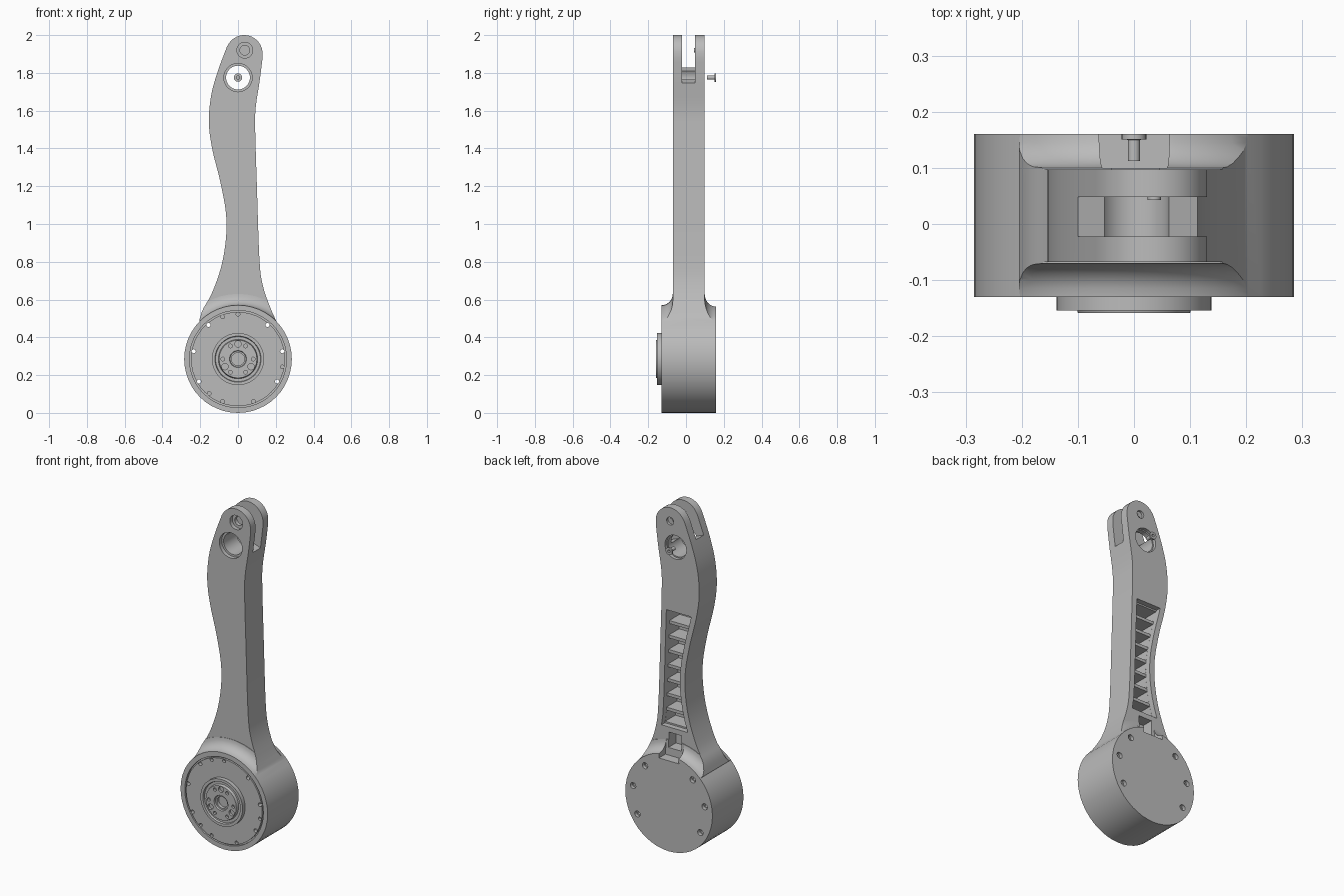
import bpy, bmesh, math

cube = bpy.data.objects.get("Cube")
if cube:
    bpy.data.objects.remove(cube)

grey = bpy.data.materials.new("machined_grey")
grey.use_nodes = True
COLOUR = (0.5, 0.5, 0.5, 1)
grey.diffuse_color = COLOUR
grey.node_tree.nodes["Principled BSDF"].inputs["Base Color"].default_value = COLOUR

AXIS = 0.285            # height of the joint axis, also the housing radius
FRONT, BACK = -0.068, 0.097   # arm faces
HOUSE_F, HOUSE_B = -0.13, 0.16


def finish(name, bm):
    bmesh.ops.recalc_face_normals(bm, faces=bm.faces)
    mesh = bpy.data.meshes.new(name)
    bm.to_mesh(mesh)
    bm.free()
    mesh.materials.append(grey)
    ob = bpy.data.objects.new(name, mesh)
    bpy.context.collection.objects.link(ob)
    return ob


def prisms(name, outlines, y0, y1):
    """Extrude closed x,z outlines along y."""
    bm = bmesh.new()
    for pts in outlines:
        a = [bm.verts.new((x, y0, z)) for x, z in pts]
        b = [bm.verts.new((x, y1, z)) for x, z in pts]
        bm.faces.new(a)
        bm.faces.new(b)
        for i in range(len(a)):
            j = (i + 1) % len(a)
            bm.faces.new((a[i], a[j], b[j], b[i]))
    return finish(name, bm)


def lathe(name, profile, x=0, z=AXIS, n=48):
    """Turn (radius, y) steps about an axis parallel to y."""
    bm = bmesh.new()
    rings = []
    for r, y in profile:
        angles = [2 * math.pi * i / n for i in range(n)]
        rings.append([bm.verts.new((x + r * math.cos(t), y, z + r * math.sin(t))) for t in angles])
    for a, b in zip(rings, rings[1:]):
        for i in range(n):
            j = (i + 1) % n
            bm.faces.new((a[i], a[j], b[j], b[i]))
    bm.faces.new(rings[0])
    bm.faces.new(rings[-1])
    return finish(name, bm)


def rod(name, x, z, r, y0, y1, n=32):
    return lathe(name, [(r, y0), (r, y1)], x, z, n)


def combine(target, tool, operation="DIFFERENCE"):
    mod = target.modifiers.new("shape", "BOOLEAN")
    mod.operation = operation
    mod.solver = "EXACT"
    mod.object = tool
    bpy.context.view_layer.objects.active = target
    bpy.ops.object.modifier_apply(modifier=mod.name)
    bpy.data.objects.remove(tool)


def polar(deg, r):
    t = math.radians(deg)
    return r * math.cos(t), AXIS + r * math.sin(t)


def smooth(pts, steps=4):
    """Catmull-Rom curve through the points."""
    p = [pts[0]] + pts + [pts[-1]]
    out = []
    for a, b, c, d in zip(p, p[1:], p[2:], p[3:]):
        for s in range(steps):
            t = s / steps
            out.append(tuple(0.5 * (2 * q + (r - o) * t + (2 * o - 5 * q + 4 * r - u) * t * t
                                    + (3 * q - o - 3 * r + u) * t ** 3)
                             for o, q, r, u in zip(a, b, c, d)))
    return out + [pts[-1]]


def edge_at(side, z):
    """x of an arm edge at a given height."""
    for (xa, za), (xb, zb) in zip(side, side[1:]):
        if za <= z <= zb:
            return xa + (xb - xa) * (z - za) / (zb - za)
    return side[-1][0]


# Arm outline: two side curves and a round tip
left = smooth([(-0.205, 0.49), (-0.185, 0.55), (-0.14, 0.63), (-0.09, 0.77), (-0.064, 0.92),
               (-0.064, 1.06), (-0.095, 1.23), (-0.135, 1.39), (-0.154, 1.53),
               (-0.144, 1.67), (-0.11, 1.8), (-0.058, 1.94)])
right = smooth([(0.215, 0.46), (0.17, 0.56), (0.13, 0.68), (0.113, 0.82), (0.1, 1.2),
                (0.091, 1.5), (0.094, 1.62), (0.115, 1.76), (0.13, 1.88)])
tip = [(0.033 + 0.097 * math.cos(math.radians(d)), 1.903 + 0.097 * math.sin(math.radians(d)))
       for d in range(5, 155, 10)]
outline = [(-0.15, 0.3)] + left + tip[::-1] + right[::-1] + [(0.15, 0.3)]

# Housing drum, arm and the curved flare between them
body = lathe("leg_body", [(AXIS, HOUSE_F), (AXIS, HOUSE_B)])
combine(body, prisms("arm", [outline], FRONT, BACK), "UNION")
R = 0.06
quarter = [math.radians(15 * i) for i in range(7)]
flare = lathe("flare", [(AXIS + R - R * math.cos(t), HOUSE_F + R * math.sin(t)) for t in quarter]
              + [(AXIS + R - R * math.cos(t), HOUSE_B - R * math.sin(t)) for t in quarter[::-1]])
combine(flare, prisms("flare_limit", [outline], -0.3, 0.3), "INTERSECT")
combine(body, flare, "UNION")

# Fork slot with a sloping floor
combine(body, prisms("slot", [[(-0.3, 1.9), (-0.13, 1.84), (0.14, 1.735), (0.3, 1.68),
                               (0.3, 2.2), (-0.3, 2.2)]], -0.022, 0.048))

# Pivot bore with counterbores, and the bolt seat near the tip
PIVOT = 1.775
for r, y0, y1 in ((0.063, -0.2, 0.2), (0.075, -0.2, -0.045), (0.07, 0.078, 0.2)):
    combine(body, rod("bore", 0, PIVOT, r, y0, y1, 40))
BOLT_X, BOLT_Z = 0.036, 1.92
for r, y0, y1 in ((0.042, -0.2, -0.045), (0.026, -0.2, 0), (0.023, 0.083, 0.2)):
    combine(body, rod("bolt_seat", BOLT_X, BOLT_Z, r, y0, y1))

# Ribbed pocket in the back: a shallow cut, then deep cells between ribs
LOW, HIGH, CELLS, WALL, RIB = 0.7, 1.39, 8, 0.033, 0.018


def pocket(z0, z1):
    zs = [z0 + (z1 - z0) * i / 12 for i in range(13)]
    return ([(edge_at(left, z) + WALL, z) for z in zs]
            + [(edge_at(right, z) - WALL, z) for z in zs[::-1]])


combine(body, prisms("pocket", [pocket(LOW, HIGH)], 0.065, 0.2))
pitch = (HIGH - LOW) / CELLS
combine(body, prisms("cells", [pocket(LOW + i * pitch + RIB / 2, LOW + (i + 1) * pitch - RIB / 2)
                               for i in range(CELLS)], -0.03, 0.1))

# Cable notch leading from the pocket into the drum
combine(body, prisms("notch", [[(-0.065, 0.535), (0.065, 0.535), (0.055, 0.68), (-0.05, 0.68)]],
                     0.1, 0.3))
combine(body, prisms("notch_well", [[(-0.04, 0.58), (0.045, 0.58), (0.045, 0.67), (-0.04, 0.67)]],
                     0.03, 0.3))

# Front cover: thin circular groove around a plate
groove = lathe("groove", [(0.257, -0.2), (0.257, HOUSE_F + 0.012)])
combine(groove, rod("plate_core", 0, AXIS, 0.249, -0.3, 0.1, 48))
combine(body, groove)

# Long through holes, with wider seats at the back, and short cover holes
for deg in (10, 49, 131, 170, 210, 330):
    x, z = polar(deg, 0.238)
    combine(body, rod("through_hole", x, z, 0.011, -0.3, 0.3, 16))
    combine(body, rod("back_seat", x, z, 0.018, HOUSE_B - 0.02, 0.3, 16))
for deg in (90, 110, 230, 250, 290, 350):
    x, z = polar(deg, 0.238)
    combine(body, rod("cover_hole", x, z, 0.01, -0.3, HOUSE_F + 0.015, 16))

# Output hub with stepped rings and a bolt circle
hub = lathe("output_hub", [(0.138, -0.12), (0.138, -0.154), (0.122, -0.154), (0.119, -0.143),
                           (0.104, -0.143), (0.1, -0.159), (0.045, -0.159), (0.042, -0.15),
                           (0.034, -0.15), (0.034, -0.125)])
for deg in range(0, 360, 60):
    combine(hub, rod("small_hole", *polar(deg, 0.08), 0.01, -0.3, -0.145, 16))
for deg in (90, 210, 330):
    combine(hub, rod("large_hole", *polar(deg, 0.08), 0.017, -0.3, -0.145, 20))

# Pivot screw behind the bore, and the tip bolt end inside the fork
screw = lathe("pivot_screw", [(0.008, 0.145), (0.008, 0.16), (0.022, 0.16), (0.022, 0.151),
                              (0.011, 0.15), (0.011, 0.112)], 0, PIVOT, 24)
stud = rod("tip_bolt_end", BOLT_X, BOLT_Z, 0.012, 0.043, 0.088, 20)

for ob in (body, hub, screw, stud):
    bpy.ops.object.select_all(action="DESELECT")
    ob.select_set(True)
    bpy.context.view_layer.objects.active = ob
    bpy.ops.object.shade_smooth_by_angle(angle=math.radians(30))
